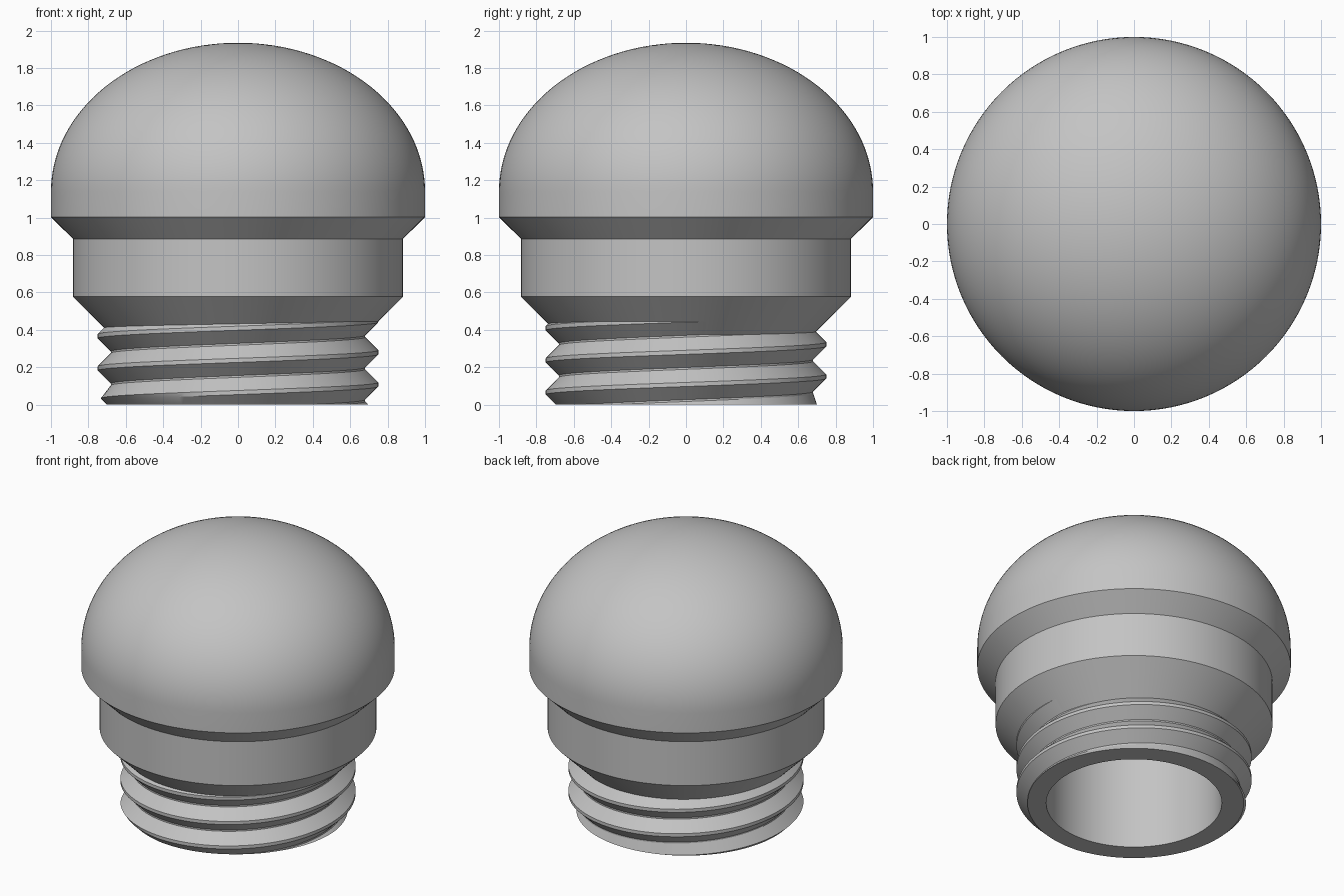
import bpy
import bmesh
from math import sin, cos, pi, radians, ceil
from mathutils import Vector

SEGMENTS = 128
BORE = 0.56            # hollow neck radius
ROOT, CREST = 0.68, 0.75
PITCH = 0.172
CREST_FLAT = 0.022
CREST_Z = 0.28         # crest height on the +x side
CHAMFER = 0.70         # thread radius at the bottom edge

cube = bpy.data.objects.get("Cube")
if cube:
    bpy.data.objects.remove(cube, do_unlink=True)

grey = bpy.data.materials.new("plain_grey")
grey.use_nodes = True
colour = (0.55, 0.55, 0.55, 1)
grey.diffuse_color = colour
grey.node_tree.nodes["Principled BSDF"].inputs["Base Color"].default_value = colour


def finish(bm, name):
    """Turn a bmesh into a smooth object with crisp edges."""
    bmesh.ops.recalc_face_normals(bm, faces=bm.faces)
    mesh = bpy.data.meshes.new(name)
    bm.to_mesh(mesh)
    bm.free()
    mesh.materials.append(grey)
    obj = bpy.data.objects.new(name, mesh)
    bpy.context.collection.objects.link(obj)
    bpy.ops.object.select_all(action="DESELECT")
    obj.select_set(True)
    bpy.context.view_layer.objects.active = obj
    bpy.ops.object.shade_smooth_by_angle(angle=radians(25))
    return obj


# Domed cap, collar and hollow neck as one turned profile
profile = [(0, 1.0), (BORE, 1.0), (BORE, 0), (ROOT, 0), (ROOT, 0.375),
           (0.883, 0.578), (0.883, 0.887), (1, 1.003)]
DOME_Z, DOME_HEIGHT, DOME_STEPS = 1.14, 0.795, 32
for i in range(DOME_STEPS + 1):
    a = pi / 2 * i / DOME_STEPS
    profile.append((cos(a), DOME_Z + DOME_HEIGHT * sin(a)))

bm = bmesh.new()
verts = [bm.verts.new((r, 0, z)) for r, z in profile]
edges = [bm.edges.new(pair) for pair in zip(verts, verts[1:])]
bmesh.ops.spin(bm, geom=verts + edges, cent=(0, 0, 0), axis=(0, 0, 1),
               angle=2 * pi, steps=SEGMENTS, use_merge=False)
bmesh.ops.remove_doubles(bm, verts=bm.verts, dist=1e-4)
bmesh.ops.dissolve_degenerate(bm, edges=bm.edges, dist=1e-5)
finish(bm, "domed_cap_body")

# Screw thread: a trapezoid swept up a right-handed helix into the cone
half_flat = CREST_FLAT / 2
half_base = half_flat + CREST - ROOT
section = [(ROOT - 0.02, -half_base), (ROOT, -half_base), (CREST, -half_flat),
           (CREST, half_flat), (ROOT, half_base), (ROOT - 0.02, half_base)]
first = -ceil(2.4 * SEGMENTS)
last = int(1.06 * SEGMENTS)

bm = bmesh.new()
rings = []
for i in range(first, last + 1):
    turn = i / SEGMENTS
    a = 2 * pi * turn
    rings.append([bm.verts.new((r * cos(a), r * sin(a), CREST_Z + PITCH * turn + dz))
                  for r, dz in section])
for low, high in zip(rings, rings[1:]):
    for j in range(len(section)):
        k = (j + 1) % len(section)
        bm.faces.new((low[j], low[k], high[k], high[j]))
bm.faces.new(rings[0])
bm.faces.new(rings[-1])
bmesh.ops.recalc_face_normals(bm, faces=bm.faces)

# Trim the thread flush with the base, close it and chamfer its lower rim
cut = bmesh.ops.bisect_plane(bm, geom=bm.verts[:] + bm.edges[:] + bm.faces[:],
                             plane_co=(0, 0, 0), plane_no=(0, 0, 1), clear_inner=True)
rim = [e for e in cut["geom_cut"] if isinstance(e, bmesh.types.BMEdge)]
bmesh.ops.triangle_fill(bm, edges=rim, use_beauty=True)
for v in bm.verts:
    flat = Vector((v.co.x, v.co.y))
    limit = CHAMFER + v.co.z
    if flat.length > limit:
        flat *= limit / flat.length
        v.co.x, v.co.y = flat
finish(bm, "screw_thread")
